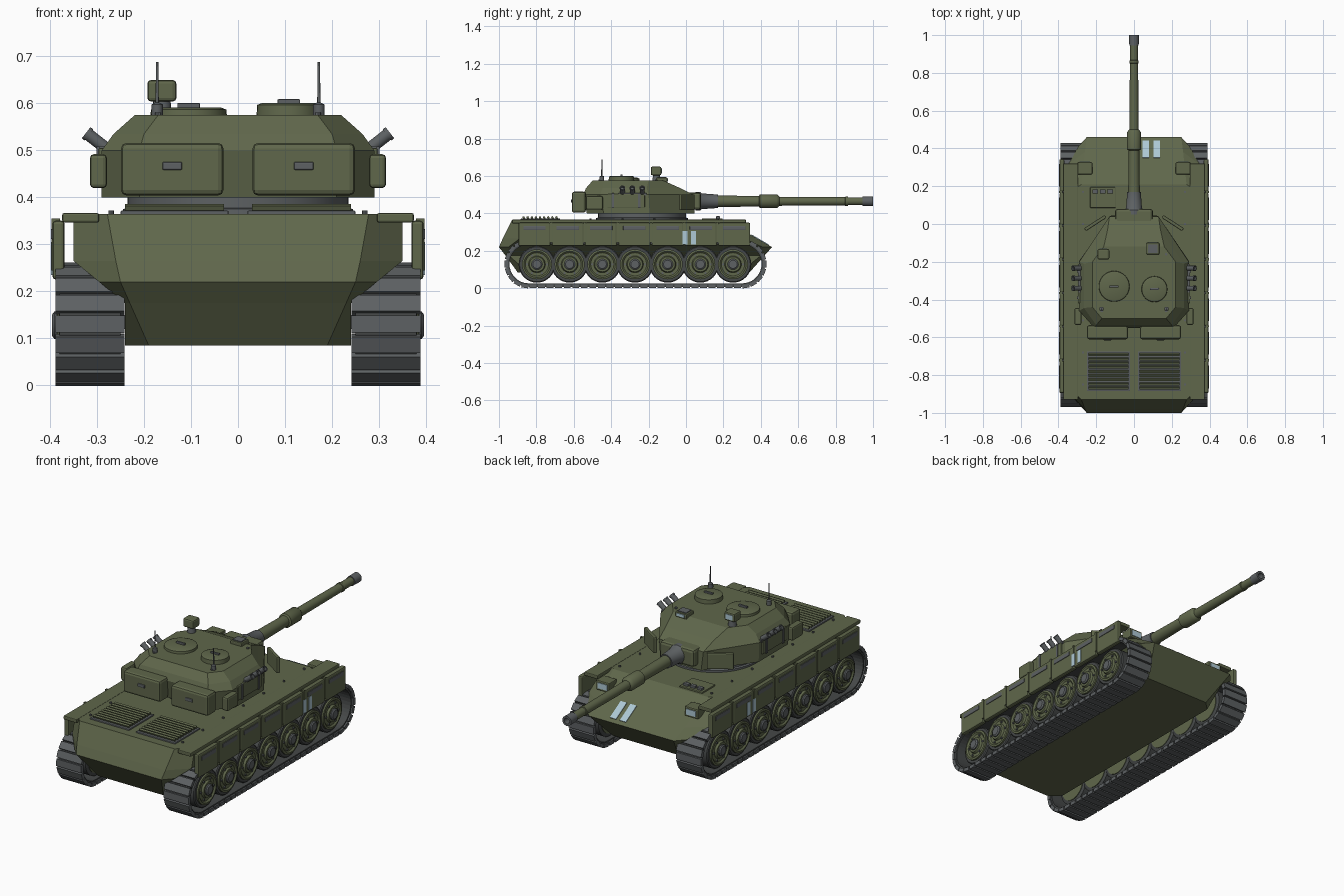
import bpy, bmesh
from math import pi, sin, cos, radians
from mathutils import Matrix, Vector

if "Cube" in bpy.data.objects:
    bpy.data.objects.remove(bpy.data.objects["Cube"])


def material(name, c):
    m = bpy.data.materials.new(name)
    m.diffuse_color = (*c, 1)
    m.use_nodes = True
    m.node_tree.nodes["Principled BSDF"].inputs["Base Color"].default_value = m.diffuse_color
    return m


GREEN = material("olive", (0.115, 0.135, 0.07))
STEEL = material("steel", (0.11, 0.12, 0.125))
DARK = material("dark_rubber", (0.06, 0.065, 0.065))
BLUE = material("pale_blue", (0.42, 0.58, 0.66))
SMOOTH = []


def build(name, bm, mat, bevel=0):
    bmesh.ops.recalc_face_normals(bm, faces=bm.faces)
    me = bpy.data.meshes.new(name)
    bm.to_mesh(me)
    bm.free()
    me.materials.append(mat)
    ob = bpy.data.objects.new(name, me)
    bpy.context.collection.objects.link(ob)
    if bevel:
        b = ob.modifiers.new("bevel", "BEVEL")
        b.width, b.segments = bevel, 2
    return ob


def boxes(name, items, mat, bevel=0):
    """items: (centre, size, optional rotation matrix)"""
    bm = bmesh.new()
    for c, s, *r in items:
        M = Matrix.Translation(c) @ (r[0] if r else Matrix()) @ Matrix.Diagonal((*s, 1))
        bmesh.ops.create_cube(bm, size=1, matrix=M)
    return build(name, bm, mat, bevel)


def skin(bm, rings):
    """bridge successive closed rings and cap both ends"""
    vs = [[bm.verts.new(p) for p in r] for r in rings]
    n = len(vs[0])
    for a, b in zip(vs, vs[1:]):
        for i in range(n):
            bm.faces.new((a[i], a[(i + 1) % n], b[(i + 1) % n], b[i]))
    bm.faces.new(vs[0])
    bm.faces.new(vs[-1])


def octagon_loft(name, levels, mat):
    """levels: z, half width, rear y, rear half edge, rear cut, front y, front half edge, front cut"""
    rings = []
    for z, hw, y0, c0, k0, y1, c1, k1 in levels:
        half = [(c0, y0), (hw, y0 + k0), (hw, y1 - k1), (c1, y1)]
        rings.append([(x, y, z) for x, y in half] + [(-x, y, z) for x, y in half[::-1]])
    bm = bmesh.new()
    skin(bm, rings)
    return build(name, bm, mat)


def lathe(name, profile, places, mat, rot=Matrix(), n=32):
    """profile: (radius, height) turned about local z, repeated at each place"""
    bm = bmesh.new()
    for p in places:
        M = Matrix.Translation(p) @ rot
        skin(bm, [[M @ Vector((r * cos(2 * pi * i / n), r * sin(2 * pi * i / n), h))
                   for i in range(n)] for r, h in profile])
    ob = build(name, bm, mat)
    SMOOTH.append(ob)
    return ob


# Hull
octagon_loft("hull", [
    (.085, .24, -.90, .19, .05, .34, .19, .05),
    (.175, .24, -.965, .23, .02, .42, .23, .02),
    (.22, .295, -1.0, .25, .05, .46, .25, .05),
    (.265, .35, -.98, .26, .09, .382, .26, .07),
    (.365, .35, -.93, .278, .07, .21, .278, .05)], GREEN)

# Running gear
wheel_y = [-.797 + .1747 * i for i in range(7)]
Y0, Y1, R = -.84, .30, .13


def track_point(d, r):
    """point and tangent angle along the track loop"""
    L, A = Y1 - Y0, pi * R
    d %= 2 * (L + A)
    if d < L:
        return Y0 + d, R - r, 0
    if d < L + A:
        t = (d - L) / R
        return Y1 + r * sin(t), R - r * cos(t), t
    if d < 2 * L + A:
        return Y1 - (d - L - A), R + r, pi
    t = pi + (d - 2 * L - A) / R
    return Y0 + r * sin(t), R - r * cos(t), t


LOOP, N = 2 * (Y1 - Y0 + pi * R), 68
for s, side in ((1, "right"), (-1, "left")):
    bm = bmesh.new()
    M = 136
    quads = []
    for i in range(M):
        quads.append([bm.verts.new((s * x, *track_point(i * LOOP / M, r)[:2]))
                      for x, r in ((.25, .122), (.38, .122), (.38, .104), (.25, .104))])
    for i in range(M):
        a, b = quads[i], quads[(i + 1) % M]
        for j in range(4):
            bm.faces.new((a[j], a[(j + 1) % 4], b[(j + 1) % 4], b[j]))
    build("track_band_" + side, bm, DARK)
    shoes = []
    for i in range(N):
        y, z, t = track_point((i + .5) * LOOP / N, .1205)
        shoes.append(((s * .315, y, z), (.146, .037, .019), Matrix.Rotation(t, 4, 'X')))
    boxes("track_shoes_" + side, shoes, STEEL)

    rot = Matrix.Rotation(s * pi / 2, 4, 'Y')
    hubs = [(0, y, .128) for y in wheel_y]
    lathe("tyres_" + side, [(.09, .265), (.098, .27), (.098, .365), (.093, .37)], hubs, DARK, rot)
    lathe("wheel_discs_" + side, [(.08, .262), (.08, .379), (.07, .381), (.062, .374), (.045, .374), (.04, .385)],
          hubs, GREEN, rot)
    lathe("wheel_hubs_" + side, [(.029, .38), (.029, .391), (.022, .396)], hubs, STEEL, rot, 20)
    lathe("wheel_bolts_" + side, [(.006, .37), (.006, .38)],
          [(0, y + .054 * cos(k * pi / 3), .128 + .054 * sin(k * pi / 3)) for y in wheel_y for k in range(6)],
          STEEL, rot, 6)
    boxes("swing_arms_" + side, [((s * .25, y - .03, .135), (.04, .09, .03)) for y in wheel_y], STEEL)

    # Fenders and skirts
    boxes("fender_" + side, [((s * .335, -.305, .357), (.078, 1.25, .02))], GREEN, .004)
    pan = [-.81 + .178 * i for i in range(7)]
    boxes("skirt_panels_" + side, [((s * .382, y, .288), (.026, .17, .125)) for y in pan], GREEN, .007)
    boxes("skirt_slots_" + side, [((s * .395, y, .322), (.006, .12, .022)) for y in pan], STEEL, .002)
    boxes("skirt_straps_" + side, [((s * .388, y - .089, .30), (.018, .012, .11)) for y in pan[1:]], GREEN)
    boxes("side_stripes_" + side, [((s * .396, y, .27), (.004, .026, .07)) for y in (-.006, .04)], BLUE)

    # Headlights on the bow
    boxes("headlight_hood_" + side, [((s * .26, .295, .322), (.078, .065, .052))], GREEN, .005)
    boxes("headlight_lens_" + side, [((s * .26, .328, .322), (.055, .006, .03))], BLUE)

    # Engine grilles
    boxes("grille_frame_" + side, [((s * .135, -.78, .366), (.23, .21, .012))], STEEL, .003)
    boxes("grille_slats_" + side, [((s * .135, -.868 + .022 * i, .377), (.21, .011, .014),
                                    Matrix.Rotation(.4, 4, 'X')) for i in range(9)], GREEN)
    lathe("deck_bolts_" + side, [(.006, .364), (.006, .372)],
          [(s * .27, -.85 + .17 * i, 0) for i in range(7)], STEEL, n=8)

    # Turret side fittings
    boxes("rear_stowage_" + side, [((s * .14, -.573, .46), (.218, .075, .112))], GREEN, .012)
    boxes("stowage_latch_" + side, [((s * .14, -.612, .467), (.042, .008, .017))], STEEL, .003)
    boxes("side_stowage_" + side, [((s * .297, -.49, .456), (.036, .09, .072))], GREEN, .008)
    boxes("side_panel_" + side, [((s * .291, -.32, .468), (.012, .2, .075))], GREEN, .004)
    boxes("panel_strap_" + side, [((s * .298, y, .468), (.006, .012, .08)) for y in (-.39, -.25)], STEEL)
    tilt = Matrix.Rotation(s * radians(52), 4, 'Y')
    lathe("smoke_launchers_" + side, [(.013, -.028), (.013, .024), (.015, .024), (.015, .032), (.010, .032), (.010, .02)],
          [(s * .298, y, .518) for y in (-.34, -.287, -.234)], STEEL, tilt, 16)
    boxes("launcher_rail_" + side, [((s * .285, -.287, .503), (.02, .15, .014))], STEEL)
    boxes("cheek_plate_" + side, [((s * .205, .005, .46), (.018, .13, .085),
                                   Matrix.Rotation(s * radians(57), 4, 'Z'))], GREEN, .005)

    # Antennas
    lathe("antenna_" + side, [(.012, .57), (.012, .598), (.0035, .602), (.0025, .688)],
          [(s * .172, -.45, 0)], STEEL, n=12)

# Bow stripes
slope = Matrix.Rotation(radians(-30.1), 4, 'X')
boxes("bow_stripes", [((x, .395, .259), (.036, .105, .005), slope) for x in (.062, .12)], BLUE)

# Driver hatch and periscopes
boxes("driver_hatch", [((-.165, .14, .367), (.135, .11, .012))], GREEN, .004)
boxes("driver_periscopes", [((-.205 + .04 * i, .172, .376), (.03, .022, .018)) for i in range(3)], STEEL, .003)

# Turret
lathe("turret_ring", [(.245, .36), (.245, .375), (.235, .378), (.235, .41)], [(0, -.235, 0)], STEEL, n=48)
octagon_loft("turret", [
    (.40, .29, -.53, .21, .09, .045, .12, .24),
    (.50, .29, -.55, .21, .09, .04, .13, .24),
    (.535, .265, -.535, .20, .09, -.03, .14, .18),
    (.575, .22, -.50, .17, .06, -.12, .16, .08)], GREEN)

# Mantlet and gun
boxes("mantlet", [((0, .04, .466), (.2, .08, .092))], GREEN, .014)
along_y = Matrix.Rotation(-pi / 2, 4, 'X')
gun = [(0, 0, .465)]
lathe("gun_collar", [(.05, .05), (.05, .075), (.042, .085), (.036, .17)], gun, STEEL, along_y)
lathe("gun_barrel", [(.031, .16), (.028, .39), (.037, .395), (.037, .485), (.03, .495), (.024, .50),
                     (.022, .85), (.025, .852), (.025, .865), (.021, .867), (.021, .95)], gun, GREEN, along_y)
lathe("muzzle", [(.025, .945), (.026, 1.0), (.015, 1.0), (.015, .96)], gun, STEEL, along_y)

# Roof hatches
lathe("commander_cupola", [(.082, .57), (.08, .587), (.07, .591)], [(-.105, -.33, 0)], GREEN)
lathe("loader_hatch", [(.069, .57), (.067, .597), (.057, .601)], [(.108, -.345, 0)], GREEN)
boxes("hatch_handles", [((-.105, -.33, .595), (.048, .011, .012)), ((.108, -.345, .604), (.048, .011, .01))],
      STEEL, .002)
lathe("roof_bolts", [(.007, .572), (.007, .581)], [(x, y, 0) for x in (-.17, .17) for y in (-.46, -.16)], STEEL, n=8)

# Roof sights
lathe("sight_pedestal", [(.022, .57), (.018, .61)], [(-.162, -.158, 0)], STEEL, n=16)
boxes("sight_head", [((-.162, -.16, .627), (.062, .056, .046))], GREEN, .008)
boxes("sight_lens", [((-.162, -.131, .628), (.04, .005, .026))], BLUE)
boxes("gunner_sight", [((.1, -.13, .578), (.068, .062, .028))], GREEN, .005)
boxes("gunner_sight_cap", [((.1, -.13, .592), (.05, .045, .008))], STEEL)
boxes("gunner_sight_lens", [((.1, -.098, .58), (.045, .005, .014))], BLUE)

# Smooth shading on turned parts
bpy.ops.object.select_all(action='DESELECT')
for ob in SMOOTH:
    ob.select_set(True)
bpy.context.view_layer.objects.active = SMOOTH[0]
bpy.ops.object.shade_smooth_by_angle(angle=radians(35))
